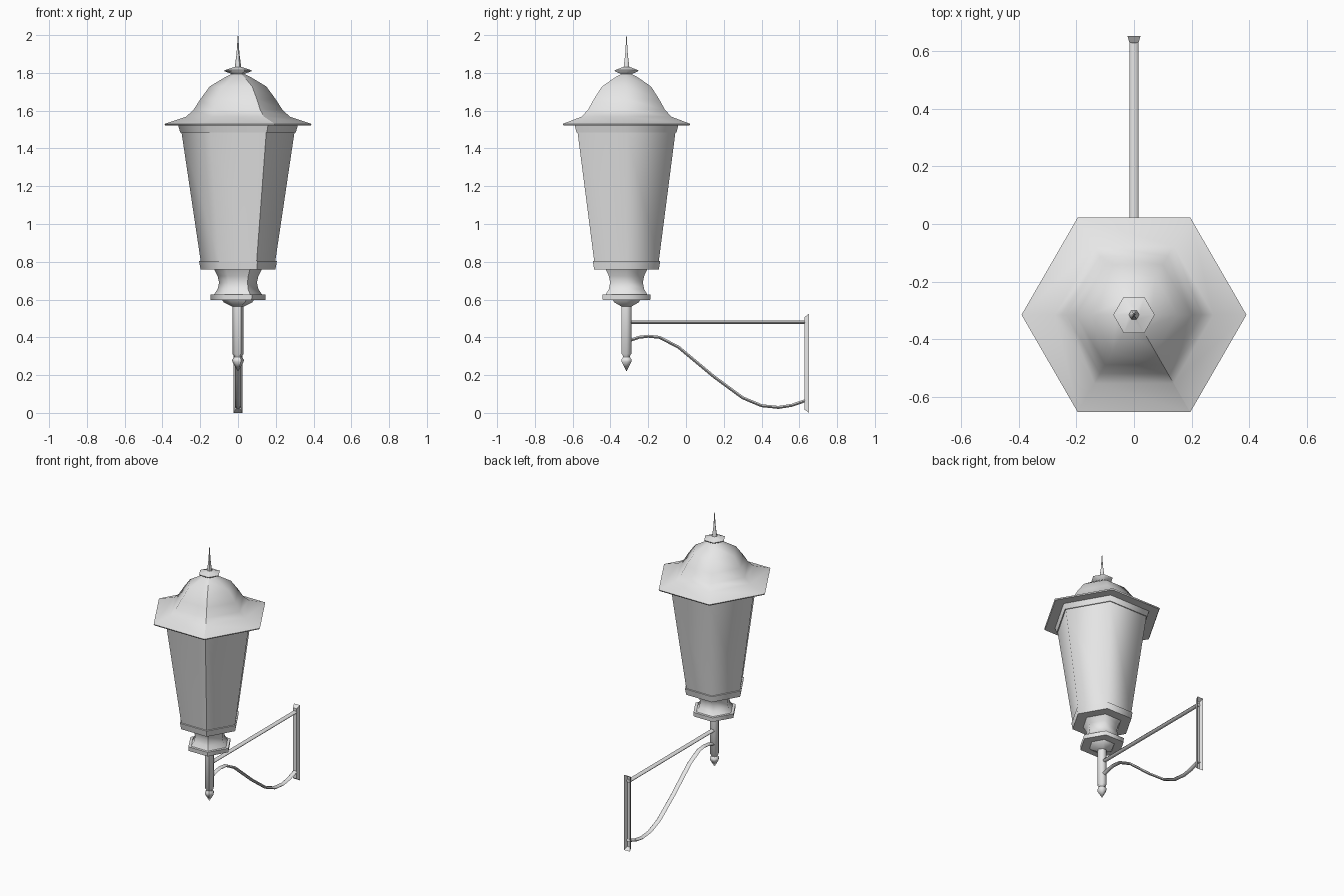
import bpy, bmesh, math
from mathutils import Vector

cube = bpy.data.objects.get("Cube")
if cube:
    bpy.data.objects.remove(cube, do_unlink=True)

LAMP_Y = -0.315
SIDES = 6

metal = bpy.data.materials.new("light grey")
metal.use_nodes = True
grey = (0.8, 0.8, 0.8, 1)
metal.diffuse_color = grey
metal.node_tree.nodes["Principled BSDF"].inputs["Base Color"].default_value = grey


def finish(name, bm, angle=61):
    bmesh.ops.recalc_face_normals(bm, faces=bm.faces)
    mesh = bpy.data.meshes.new(name)
    bm.to_mesh(mesh)
    bm.free()
    mesh.materials.append(metal)
    obj = bpy.data.objects.new(name, mesh)
    bpy.context.collection.objects.link(obj)
    bpy.ops.object.select_all(action='DESELECT')
    obj.select_set(True)
    bpy.context.view_layer.objects.active = obj
    bpy.ops.object.shade_smooth_by_angle(angle=math.radians(angle))
    return obj


def hex_lathe(name, profile):
    """Six-sided turned part with an open seam at its front corner; profile is (radius, z), top down."""
    bm = bmesh.new()
    columns = []
    for i in range(SIDES + 1):
        a = math.radians(-60 + 360 * i / SIDES)
        columns.append([bm.verts.new((r * math.cos(a), LAMP_Y + r * math.sin(a), z))
                        for r, z in profile])
    for left, right in zip(columns, columns[1:]):
        for k in range(len(profile) - 1):
            bm.faces.new((left[k], left[k + 1], right[k + 1], right[k]))
    # collapse the quads that meet at a point on the axis
    bmesh.ops.dissolve_degenerate(bm, dist=1e-6, edges=bm.edges)
    return finish(name, bm)


def sweep(name, path, half_width, half_thick):
    """Six-sided flattened bar following (y, z) points in the x = 0 plane."""
    bm = bmesh.new()
    pts = [Vector((0, y, z)) for y, z in path]
    rings = []
    for i, p in enumerate(pts):
        t = (pts[min(i + 1, len(pts) - 1)] - pts[max(i - 1, 0)]).normalized()
        up = Vector((1, 0, 0)).cross(t)
        ring = []
        for k in range(SIDES):
            a = math.tau * k / SIDES
            ring.append(bm.verts.new(p + Vector((half_width * math.cos(a), 0, 0))
                                     + up * half_thick * math.sin(a)))
        rings.append(ring)
    for a, b in zip(rings, rings[1:]):
        for k in range(SIDES):
            n = (k + 1) % SIDES
            bm.faces.new((a[k], a[n], b[n], b[k]))
    bm.faces.new(rings[0])
    bm.faces.new(rings[-1])
    return finish(name, bm)


# Spike and collar on top
hex_lathe("top_spike", [(0.001, 2.0), (0.008, 1.9), (0.018, 1.825)])
hex_lathe("top_collar", [(0.018, 1.832), (0.072, 1.814), (0.07, 1.808),
                         (0.035, 1.795), (0.03, 1.78)])

# Bell-shaped roof with a thin brim
hex_lathe("roof", [(0.03, 1.795), (0.06, 1.782), (0.15, 1.728), (0.2, 1.66),
                   (0.235, 1.605), (0.275, 1.568), (0.39, 1.53),
                   (0.385, 1.522), (0.0, 1.522)])

# Tapering lantern body between two bands
hex_lathe("upper_band", [(0.317, 1.523), (0.306, 1.485), (0.29, 1.485)])
hex_lathe("lantern_panes", [(0.305, 1.52), (0.299, 1.485), (0.197, 0.8)])
hex_lathe("lower_band", [(0.19, 0.805), (0.206, 0.803), (0.198, 0.76), (0.0, 0.76)])

# Waisted neck, base disc and stem
hex_lathe("neck", [(0.128, 0.762), (0.108, 0.725), (0.1, 0.69),
                   (0.108, 0.655), (0.13, 0.623)])
hex_lathe("base_disc", [(0.0, 0.627), (0.147, 0.627), (0.145, 0.598), (0.0, 0.598)])
hex_lathe("base_cup", [(0.085, 0.6), (0.075, 0.585), (0.03, 0.563)])
hex_lathe("stem", [(0.03, 0.575), (0.03, 0.312), (0.02, 0.302), (0.02, 0.293)])
hex_lathe("bottom_finial", [(0.02, 0.296), (0.031, 0.282), (0.03, 0.27), (0.0, 0.22)])

# Wall bracket arms
sweep("straight_arm", [(-0.3, 0.48), (0.635, 0.48)], 0.016, 0.011)
sweep("curved_arm", [(-0.3, 0.382), (-0.25, 0.4), (-0.2, 0.406), (-0.14, 0.4),
                     (-0.04, 0.348), (0.06, 0.265), (0.15, 0.19), (0.3, 0.08),
                     (0.4, 0.038), (0.49, 0.029), (0.56, 0.04), (0.635, 0.066)],
      0.016, 0.009)

# Wall plate: shallow flared tray, open at the back
bm = bmesh.new()
corners = ((-1, -1), (1, -1), (1, 1), (-1, 1))
front, back = [[bm.verts.new((sx * w, y, 0.2625 + sz * h)) for sx, sz in corners]
               for w, h, y in ((0.015, 0.245, 0.627), (0.023, 0.2625, 0.652))]
bm.faces.new(front)
for k in range(4):
    n = (k + 1) % 4
    bm.faces.new((front[k], front[n], back[n], back[k]))
finish("wall_plate", bm, 30)
